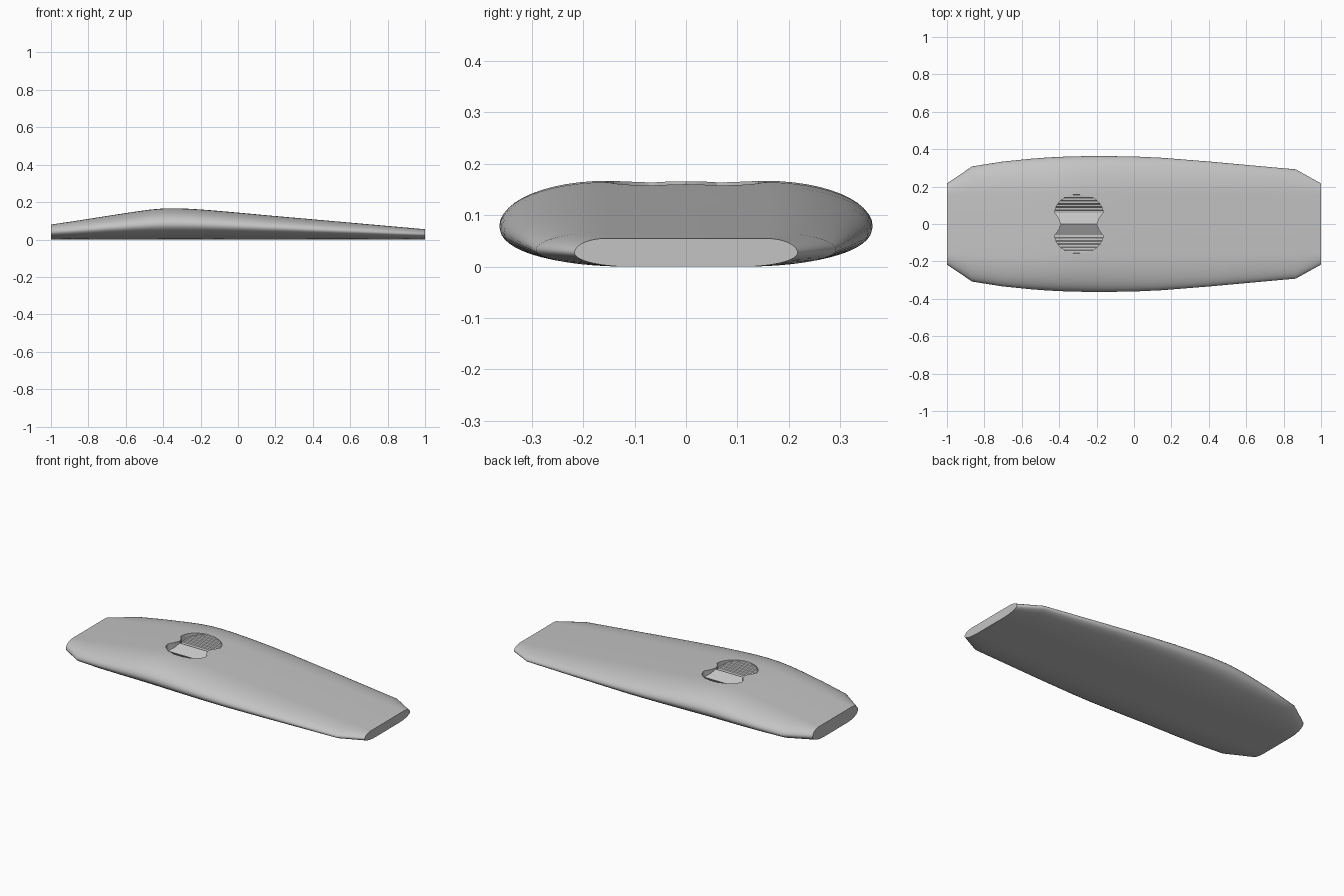
import bpy
import bmesh
import math

cube = bpy.data.objects.get("Cube")
if cube:
    bpy.data.objects.remove(cube, do_unlink=True)

grey = bpy.data.materials.new("plain grey")
grey.use_nodes = True
colour = (0.55, 0.55, 0.55, 1)
grey.diffuse_color = colour
grey.node_tree.nodes["Principled BSDF"].inputs["Base Color"].default_value = colour


def loft(name, rings):
    """Skin a closed solid through rings with equal point counts."""
    bm = bmesh.new()
    loops = [[bm.verts.new(p) for p in ring] for ring in rings]
    count = len(loops[0])
    for a, b in zip(loops, loops[1:]):
        for i in range(count):
            j = (i + 1) % count
            bm.faces.new((a[i], a[j], b[j], b[i]))
    bm.faces.new(loops[0])
    bm.faces.new(loops[-1])
    bmesh.ops.recalc_face_normals(bm, faces=bm.faces)
    mesh = bpy.data.meshes.new(name)
    bm.to_mesh(mesh)
    bm.free()
    mesh.materials.append(grey)
    obj = bpy.data.objects.new(name, mesh)
    bpy.context.collection.objects.link(obj)
    return obj


def body_ring(x, width, height, segments=12):
    """Flat-topped, flat-bottomed section with elliptical sides."""
    mid = height * 0.49
    half = []
    for i in range(segments + 1):
        a = math.pi / 2 * i / segments
        flat = min(0.11, width * 0.6)
        half.append((flat + (width - flat) * math.sin(a), mid * (1 - math.cos(a))))
    for i in range(1, segments + 1):
        a = math.pi / 2 * i / segments
        flat = 0.155
        half.append((flat + (width - flat) * math.cos(a),
                     mid + (height - mid) * math.sin(a)))
    return [(x, y, z) for y, z in half] + [(x, -y, z) for y, z in reversed(half)]


# Body: position, half width, height
stations = [
    (-1, 0.217, 0.08), (-0.865, 0.308, 0.1), (-0.7, 0.334, 0.126),
    (-0.55, 0.349, 0.149), (-0.47, 0.355, 0.16), (-0.4, 0.359, 0.166),
    (-0.33, 0.361, 0.167), (-0.25, 0.363, 0.164), (-0.15, 0.363, 0.157),
    (0, 0.361, 0.144), (0.15, 0.354, 0.13), (0.4, 0.334, 0.108),
    (0.865, 0.292, 0.067), (1, 0.217, 0.055)]
body = loft("body", [body_ring(*s) for s in stations])

# Twin grip recess: central ridge, two valleys and stepped outer dishes
side = [(0, 0.095, 0.154), (0.03, 0.106, 0.138), (0.06, 0.128, 0.122)]
steps = 6
for i in range(1, steps + 1):
    t = i / steps * 0.97
    y = 0.06 + 0.1 * t
    half_width = 0.128 * math.sqrt(1 - t * t)
    floor = 0.122 + 0.046 * t
    side.append((y - 0.003, half_width + 0.002, floor - 0.006))
    side.append((y, half_width, floor))
profile = [(-y, w, z) for y, w, z in reversed(side[1:])] + side
cutter = loft("recess_cutter", [
    [(-0.295 - w, y, z), (-0.295 + w, y, z), (-0.295 + w, y, 0.25), (-0.295 - w, y, 0.25)]
    for y, w, z in profile])
cutter.hide_render = True

cut = body.modifiers.new("grip recess", "BOOLEAN")
cut.operation = "DIFFERENCE"
cut.solver = "EXACT"
cut.object = cutter

# Bake the cut, drop the cutter and smooth the shell
bpy.ops.object.select_all(action="DESELECT")
body.select_set(True)
bpy.context.view_layer.objects.active = body
bpy.ops.object.modifier_apply(modifier=cut.name)
bpy.data.objects.remove(cutter, do_unlink=True)
bpy.ops.object.shade_smooth_by_angle(angle=math.radians(30))
